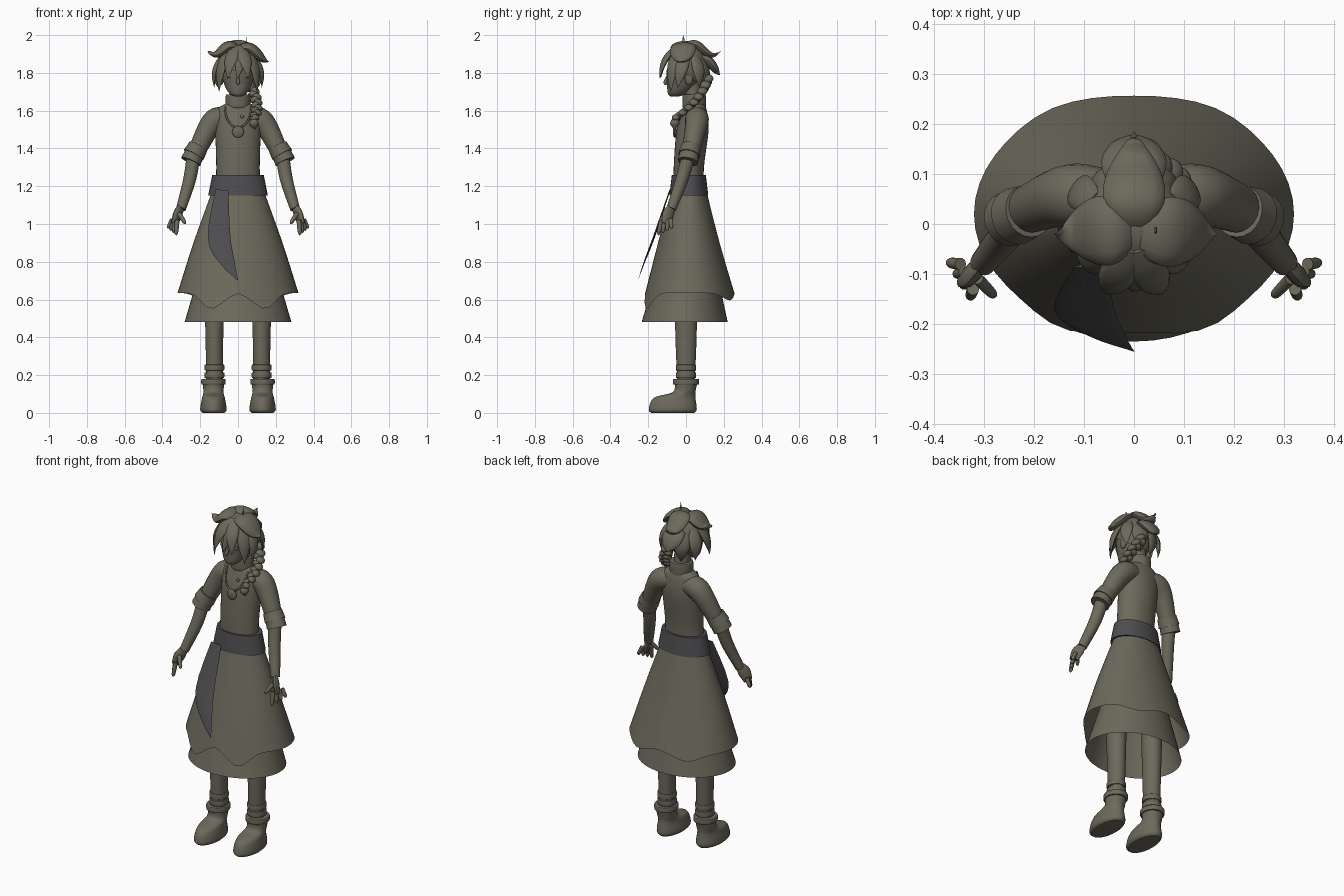
import bpy, bmesh
from math import sin, cos, exp, pi, radians, degrees
from mathutils import Vector, Matrix

if "Cube" in bpy.data.objects:
    bpy.data.objects.remove(bpy.data.objects["Cube"])

def material(name, rgb):
    made = bpy.data.materials.new(name)
    made.use_nodes = True
    made.diffuse_color = (*rgb, 1)
    made.node_tree.nodes["Principled BSDF"].inputs["Base Color"].default_value = (*rgb, 1)
    return made

OLIVE = material("olive grey", (.15, .14, .105))
SLATE = material("slate grey", (.075, .075, .082))
HEAD = Vector((0, 0, 1.8))
FRONT = Vector((0, -1, 0))
UP = Vector((0, 0, 1))
SIDES = (("left", 1), ("right", -1))
parts = []

def finish(name, bm, mat=OLIVE):
    bmesh.ops.recalc_face_normals(bm, faces=bm.faces)
    mesh = bpy.data.meshes.new(name)
    bm.to_mesh(mesh)
    bm.free()
    mesh.materials.append(mat)
    part = bpy.data.objects.new(name, mesh)
    bpy.context.collection.objects.link(part)
    parts.append(part)

def spline(keys, steps):
    """Smooth curve through tuples of any length."""
    padded = [keys[0], *keys, keys[-1]]
    rows = []
    for a, b, c, d in zip(padded, padded[1:], padded[2:], padded[3:]):
        for step in range(steps):
            t = step / steps
            rows.append([q + t / 2 * (r - p + t * (2 * p - 5 * q + 4 * r - s + t * (3 * (q - r) + s - p)))
                         for p, q, r, s in zip(a, b, c, d)])
    return rows + [list(keys[-1])]

def skin(name, rings, mat, caps=True):
    """Bridge neighbouring rings of points."""
    bm = bmesh.new()
    loops = [[bm.verts.new(point) for point in ring] for ring in rings]
    for low, high in zip(loops, loops[1:]):
        for i in range(len(low)):
            bm.faces.new((low[i - 1], low[i], high[i], high[i - 1]))
    if caps:
        bm.faces.new(loops[0])
        bm.faces.new(loops[-1])
    finish(name, bm, mat)

def circle(sides):
    return [2 * pi * i / sides for i in range(sides)]

def loft(name, keys, mat=OLIVE, x=0, sides=32, caps=True, hem=None):
    """Stacked ellipses; each key is (centre y, z, half width, half depth)."""
    rows = spline(keys, 5)
    rings = []
    for i, (y, z, wide, deep) in enumerate(rows):
        fade = (i / (len(rows) - 1)) ** 3
        ring = []
        for angle in circle(sides):
            drop = hem(angle) * fade if hem else 0
            flare = drop / 5
            ring.append((x + (wide + flare) * sin(angle), y - (deep + flare) * cos(angle), z - drop))
        rings.append(ring)
    skin(name, rings, mat, caps)

def band(name, y, z, wide, deep, height, x=0):
    """Upright ring with rounded rims."""
    loft(name, [(y, z + height * rise, wide * scale, deep * scale)
                for rise, scale in ((-.5, .9), (-.4, 1), (.4, 1), (.5, .9))], x=x)

def tube(name, keys, mat=OLIVE, side=1, flat=1, facing=None, sides=14):
    """Tapered tube through (x, y, z, radius), flattened towards its facing or the head."""
    rows = spline([(side * x, y, z, radius) for x, y, z, radius in keys], 4)
    points = [Vector(row[:3]) for row in rows]
    rings = []
    for i, point in enumerate(points):
        along = (points[min(i + 1, len(points) - 1)] - points[max(i - 1, 0)]).normalized()
        across = along.cross(facing or point - HEAD).normalized()
        depth = across.cross(along) * flat
        radius = max(rows[i][3], .001)
        rings.append([point + radius * (across * cos(angle) + depth * sin(angle)) for angle in circle(sides)])
    skin(name, rings, mat)

def lock(name, root, tip, width, lift=.02, curl=0, side=1):
    """Pointed lock of hair that bulges away from the head and curls at the tip."""
    root, tip = Vector(root), Vector(tip)
    outward = ((root + tip) / 2 - HEAD).normalized()
    keys = []
    for i in range(9):
        t = i / 8
        point = root.lerp(tip, t) + outward * lift * sin(pi * t) + UP * curl * sin(2 * pi * t)
        keys.append((*point, width * sin(pi * (.2 + .8 * t))))
    tube(name, keys, side=side, flat=.4)

def ball(name, place, size, turn=0, trim=None):
    bm = bmesh.new()
    bmesh.ops.create_uvsphere(bm, u_segments=24, v_segments=14, radius=1)
    bm.transform(Matrix.Translation(place) @ Matrix.Rotation(turn, 4, "Y") @ Matrix.Diagonal((*size, 1)))
    if trim:
        everything = bm.verts[:] + bm.edges[:] + bm.faces[:]
        bmesh.ops.bisect_plane(bm, geom=everything, plane_co=trim[0], plane_no=trim[1], clear_inner=True)
    finish(name, bm)

# Torso, collar and neck
loft("shirt_body", [(.015, 1.15, .12, .08), (.015, 1.3, .115, .08), (.035, 1.5, .12, .085),
                    (.045, 1.6, .115, .065), (.045, 1.64, .06, .05)])
band("collar", .043, 1.65, .065, .062, .07)
loft("neck", [(.045, 1.6, .045, .045), (.03, 1.75, .045, .045)])

# Skirts, the outer one dipping in waves at the front and back
def wave(angle):
    turn = degrees(pi - abs(pi - angle))
    return .085 * exp(-((turn - 25) / 15) ** 2) + .04 * exp(-((turn - 150) / 18) ** 2)

loft("outer_skirt", [(.017, 1.18, .135, .09), (.015, .9, .236, .163), (.02, .635, .32, .236)],
     sides=48, caps=False, hem=wave)
loft("under_skirt", [(.01, .9, .16, .12), (-.007, .48, .283, .228)], sides=48, caps=False)

# Sash and its hanging tail
loft("sash", [(.015, 1.15, .158, .103), (.015, 1.26, .136, .09)], SLATE)
tube("sash_tail", [(-.085, -.085, 1.18, .034), (-.1, -.17, .93, .06), (-.055, -.22, .8, .038), (0, -.255, .7, 0)],
     SLATE, flat=.09, facing=FRONT + UP * .3)

for label, side in SIDES:
    # Legs and boots
    leg, foot = side * .125, side * .13
    loft(label + "_leg", [(0, .14, .044, .045), (0, .4, .047, .056), (0, .85, .06, .065)], x=leg)
    for z in (.2, .24):
        band(label + "_ankle_band", 0, z, .052, .053, .03, leg)
    loft(label + "_boot", [(-.07, 0, .058, .115), (-.07, .02, .07, .127), (-.06, .08, .06, .11),
                           (-.01, .11, .053, .06), (0, .16, .058, .06)], x=foot)
    band(label + "_boot_cuff", 0, .165, .064, .069, .03, foot)

    # Sleeves, rolled cuffs and forearms
    arm = dict(side=side, facing=FRONT, sides=20)
    tube(label + "_sleeve", [(.04, .055, 1.56, .05), (.11, .058, 1.555, .063), (.16, .05, 1.5, .057),
                             (.23, .02, 1.36, .044)], **arm)
    tube(label + "_upper_cuff", [(.21, .026, 1.41, .053), (.235, .016, 1.365, .058)], **arm)
    tube(label + "_lower_cuff", [(.232, .018, 1.37, .052), (.25, .01, 1.33, .055)], **arm)
    tube(label + "_forearm", [(.235, .015, 1.37, .036), (.255, -.02, 1.24, .034), (.302, -.078, 1.08, .026)], **arm)

    # Palm, four fanned fingers and a thumb
    tube(label + "_palm", [(.3, -.075, 1.09, .024), (.32, -.095, 1.05, .035), (.338, -.106, 1, .025)],
         side=side, flat=.5, facing=Vector((-.8 * side, -.5, 0)))
    fan = [Vector(corner) for corner in ((.322, -.13, 1.02), (.347, -.08, 1.025), (.328, -.147, .94), (.372, -.077, .975))]
    digits = [(fan[0].lerp(fan[1], i / 3), fan[2].lerp(fan[3], i / 3)) for i in range(4)]
    digits.append((Vector((.312, -.11, 1.055)), Vector((.277, -.146, 1))))
    names = ("index_finger", "middle_finger", "ring_finger", "little_finger", "thumb")
    for name, (root, tip) in zip(names, digits):
        tube(f"{label}_{name}", [(*root, .0125), (*root.lerp(tip, .8), .01), (*tip, 0)], side=side, facing=FRONT, sides=10)

# Head and face
loft("head", [(-.06, 1.675, .018, .022), (-.048, 1.69, .045, .048), (-.02, 1.74, .073, .08),
              (0, 1.83, .09, .098), (0, 1.94, .03, .03)])
tube("nose", [(0, -.095, 1.79, .004), (0, -.11, 1.748, .01), (0, -.098, 1.74, 0)], facing=Vector((1, 0, 0)))
tube("mouth", [(-.02, -.088, 1.712, .002), (0, -.095, 1.711, .004), (.02, -.088, 1.712, .002)], facing=FRONT)
for label, side in SIDES:
    ball(label + "_eye", (side * .038, -.086, 1.785), (.02, .008, .012))
    ball(label + "_ear", (side * .088, .015, 1.77), (.012, .022, .034))
    tube(label + "_brow", [(.015, -.1, 1.812, .003), (.06, -.08, 1.815, .003)], side=side, facing=FRONT)

# Hair cap and large swept tufts
ball("hair_cap", (0, 0, 1.83), (.11, .113, .126), trim=((0, -.05, 1.83), (0, .6, .8)))
lock("back_tuft", (0, -.01, 1.93), (0, .185, 1.915), .062, lift=0, curl=.025)
lock("nape_tuft", (0, .06, 1.88), (0, .18, 1.79), .065, curl=.01)
lock("left_side_tuft", (0, -.01, 1.925), (.165, -.02, 1.86), .07, curl=.015)
lock("right_side_tuft", (0, -.01, 1.925), (.16, -.02, 1.915), .07, lift=0, curl=.02, side=-1)
lock("centre_fringe", (.03, -.05, 1.94), (-.006, -.135, 1.765), .03)
lock("stray_lock", (.042, -.01, 1.93), (.045, -.015, 2), .007, lift=0)

# Locks framing the face and nape
for label, side in SIDES:
    for name, root, tip, width in (("fringe", (.01, -.05, 1.94), (.056, -.14, 1.77), .036),
                                   ("temple_lock", (.05, -.04, 1.93), (.1, -.08, 1.7), .036),
                                   ("cheek_lock", (.08, 0, 1.9), (.125, -.045, 1.72), .034),
                                   ("ear_lock", (.08, .045, 1.89), (.11, .07, 1.725), .036),
                                   ("nape_lock", (.04, .08, 1.88), (.03, .09, 1.705), .045)):
        lock(f"{label}_{name}", root, tip, width, side=side)

# Braid coming round from the nape over the left shoulder
nape, shoulder, chest = Vector((.04, .115, 1.77)), Vector((.13, .08, 1.65)), Vector((.085, -.055, 1.565))
for i in range(15):
    t = i / 14
    middle = nape.lerp(shoulder, t).lerp(shoulder.lerp(chest, t), t)
    lean = (-1) ** i
    size = .03 - .01 * t
    ball("braid_strand", middle + Vector((lean * .009, 0, 0)), (size, size, size * .7), turn=lean / 2)
band("braid_tie", -.055, 1.56, .02, .02, .02, x=.085)
tube("braid_end", [(.085, -.054, 1.56, .014), (.085, -.06, 1.53, .025), (.09, -.058, 1.5, 0)], facing=FRONT)

# Necklace, pendant and shirt buttons
arc = [radians(turn) for turn in range(-90, 91, 15)]
tube("necklace", [(.07 * sin(a), -.06 * cos(a), 1.62 - .11 * cos(a), .005) for a in arc], facing=FRONT + UP * .1)
ball("pendant", (0, -.06, 1.488), (.031, .01, .031))
for y, z in ((-.033, 1.57), (-.048, 1.42), (-.056, 1.35)):
    ball("button", (.022, y, z), (.01, .006, .01))

# Smooth shading with crisp rims
for chosen in bpy.context.selected_objects:
    chosen.select_set(False)
for part in parts:
    part.select_set(True)
bpy.context.view_layer.objects.active = parts[0]
bpy.ops.object.shade_smooth_by_angle(angle=radians(40))
